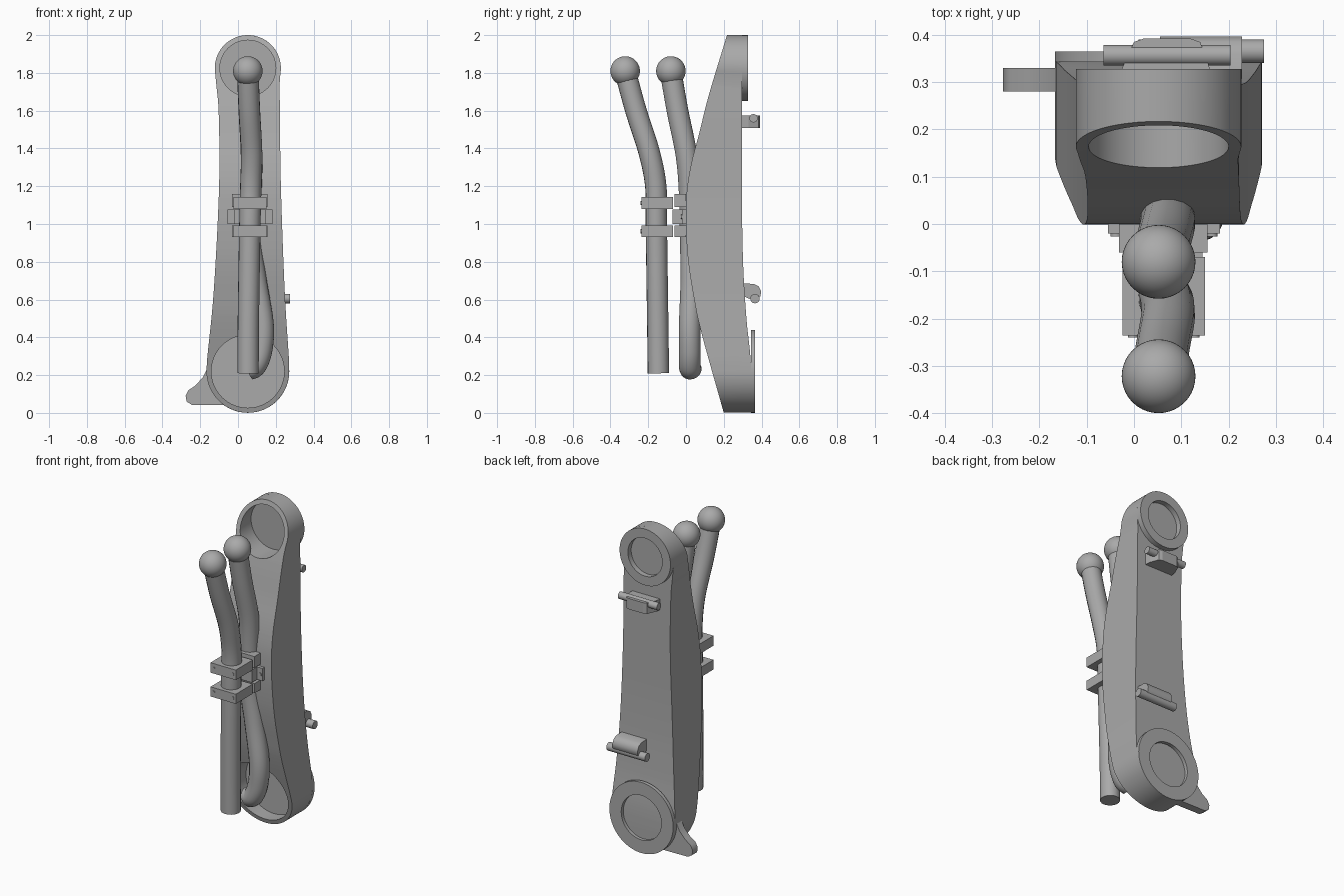
import bpy, bmesh, math
from mathutils import Vector

if "Cube" in bpy.data.objects:
    bpy.data.objects.remove(bpy.data.objects["Cube"], do_unlink=True)

grey = bpy.data.materials.new("plain grey")
grey.use_nodes = True
COLOUR = (0.4, 0.4, 0.4, 1)
grey.diffuse_color = COLOUR
grey.node_tree.nodes["Principled BSDF"].inputs["Base Color"].default_value = COLOUR
CX = 0.052          # centre line of the arm
TOP, LOW = 1.825, 0.22


def finish(bm, name):
    bmesh.ops.recalc_face_normals(bm, faces=bm.faces)
    mesh = bpy.data.meshes.new(name)
    bm.to_mesh(mesh)
    bm.free()
    mesh.materials.append(grey)
    ob = bpy.data.objects.new(name, mesh)
    bpy.context.collection.objects.link(ob)
    return ob


def smooth(ob, angle=30):
    bpy.ops.object.select_all(action='DESELECT')
    bpy.context.view_layer.objects.active = ob
    ob.select_set(True)
    bpy.ops.object.shade_smooth_by_angle(angle=math.radians(angle))


def prism(name, pts, axis, a, b):
    """Extrude a 2D profile along x (profile y,z), y (x,z) or z (x,y)."""
    def place(p, d):
        p = list(p)
        p.insert("xyz".index(axis), d)
        return p
    bm = bmesh.new()
    face = bm.faces.new([bm.verts.new(place(p, a)) for p in pts])
    geo = bmesh.ops.extrude_face_region(bm, geom=[face])["geom"]
    shift = Vector(place((0, 0), b - a))
    bmesh.ops.translate(bm, vec=shift, verts=[v for v in geo if isinstance(v, bmesh.types.BMVert)])
    return finish(bm, name)


def box(name, x, y, z):
    return prism(name, [(x[0], z[0]), (x[1], z[0]), (x[1], z[1]), (x[0], z[1])], 'y', *y)


def arc(cx, cy, r, start, end, n):
    steps = [math.radians(start + (end - start) * i / n) for i in range(n + 1)]
    return [(cx + r * math.cos(t), cy + r * math.sin(t)) for t in steps]


def cylinder(name, c, r, axis, a, b, n=64):
    ob = prism(name, arc(*c, r, 0, 360, n)[:-1], axis, a, b)
    smooth(ob)
    return ob


def spline(pts, n=8):
    """Smooth path through the given points."""
    pts = [Vector(p) for p in pts]
    ext = [2 * pts[0] - pts[1]] + pts + [2 * pts[-1] - pts[-2]]
    out = []
    for a, b, c, d in zip(ext, ext[1:], ext[2:], ext[3:]):
        for i in range(n):
            t = i / n
            out.append(0.5 * (2 * b + (c - a) * t + (2 * a - 5 * b + 4 * c - d) * t * t
                              + (3 * b - a - 3 * c + d) * t ** 3))
    return out + [pts[-1]]


def tube(name, pts, r):
    cu = bpy.data.curves.new(name, 'CURVE')
    cu.dimensions = '3D'
    cu.bevel_depth, cu.bevel_resolution, cu.use_fill_caps = r, 6, True
    path = spline(pts)
    sp = cu.splines.new('POLY')
    sp.points.add(len(path) - 1)
    for p, co in zip(sp.points, path):
        p.co = (*co, 1)
    temp = bpy.data.objects.new(name + " path", cu)
    bpy.context.collection.objects.link(temp)
    bpy.context.view_layer.update()
    mesh = bpy.data.meshes.new_from_object(temp.evaluated_get(bpy.context.evaluated_depsgraph_get()))
    bpy.data.objects.remove(temp)
    mesh.materials.clear()
    mesh.materials.append(grey)
    ob = bpy.data.objects.new(name, mesh)
    bpy.context.collection.objects.link(ob)
    smooth(ob, 40)


def ball(name, c, r):
    bm = bmesh.new()
    bmesh.ops.create_uvsphere(bm, u_segments=40, v_segments=24, radius=r)
    bmesh.ops.translate(bm, vec=c, verts=bm.verts)
    smooth(finish(bm, name))


def boolean(ob, cutter, op):
    mod = ob.modifiers.new(op, 'BOOLEAN')
    mod.operation, mod.object, mod.solver = op, cutter, 'EXACT'
    bpy.context.view_layer.objects.active = ob
    bpy.ops.object.modifier_apply(modifier=mod.name)
    bpy.data.objects.remove(cutter, do_unlink=True)


# Arm body: front outline intersected with the curved side profile
left = [p[:] for p in spline([(-.115, 1.74, 0), (-.102, 1.58, 0), (-.1, 1.2, 0),
                              (-.128, .65, 0), (-.164, .28, 0)], 6)]
right = [p[:] for p in spline([(.27, .28, 0), (.247, .65, 0), (.227, 1.2, 0),
                               (.222, 1.58, 0), (.22, 1.74, 0)], 6)]
outline = (arc(CX, TOP, .175, -10, 190, 40) + [p[:2] for p in left]
           + arc(CX, LOW, .219, 180, 360, 40) + [p[:2] for p in right])
body = prism("arm_body", outline, 'y', -.05, .4)
front = spline([(.22, 2.01, 0), (.12, 1.68, 0), (.07, 1.48, 0), (.03, 1.33, 0), (.007, 1.2, 0),
                (0, 1.08, 0), (0, .97, 0), (.012, .8, 0), (.04, .62, 0), (.08, .43, 0), (.203, -.01, 0)], 5)
back = spline([(.345, -.01, 0), (.343, .265, 0), (.32, .5, 0), (.302, .8, 0), (.296, 1.2, 0), (.296, 2.01, 0)], 5)
boolean(body, prism("side_cutter", [p[:2] for p in front + back], 'x', -.5, .5), 'INTERSECT')

# Round pockets in the front and back of both ends
for z, r, inner, floor, rear in ((TOP, .148, .118, .265, .328), (LOW, .193, .138, .28, .365)):
    boolean(body, cylinder("pocket_cutter", (CX, z), r, 'y', -.1, floor), 'DIFFERENCE')
    hub = cylinder("rear_ring", (CX, z), .175 if z == TOP else .2195, 'y', rear - (.033 if z == TOP else .022), rear)
    boolean(hub, cylinder("ring_cutter", (CX, z), inner, 'y', .2, .5), 'DIFFERENCE')
    smooth(hub)
smooth(body)

# Foot lever at the lower end
lever = [(.0, .25), (-.155, .25), (-.185, .19), (-.225, .145), (-.262, .12), (-.277, .09),
         (-.272, .06), (-.245, .043), (0, .04)]
smooth(prism("foot_lever", lever, 'y', .28, .33), 40)

# Front tube and rear tube with ball ends
tube("front_tube", [(.052, -.32, 1.8), (.06, -.265, 1.6), (.072, -.195, 1.38), (.068, -.16, 1.2),
                    (.063, -.157, 1.0), (.055, -.15, .5), (.053, -.146, .21)], .057)
tube("rear_tube", [(.052, -.08, 1.8), (.06, -.045, 1.6), (.072, .003, 1.36), (.068, .02, 1.15), (.065, .025, .92),
                   (.095, .028, .7), (.132, .02, .47), (.124, .02, .33), (.093, .02, .25), (.055, .025, .23)], .058)
ball("front_ball", (CX, -.322, 1.81), .078)
ball("rear_ball", (CX, -.08, 1.81), .078)

# Two clamp blocks on each tube, with bolts
for i, (z0, z1) in enumerate(((1.08, 1.142), (.932, .992))):
    box(f"front_clamp_{i}", (-.024, .15), (-.236, -.07), (z0, z1))
    box(f"rear_clamp_{i}", (-.032, .155), (-.06, .0), (z0 + .01 * (1 - i), z1 + .018 * (1 - i)))
    for x in (-.002, .128):
        cylinder(f"clamp_bolt_{i}", (x, (z0 + z1) / 2), .011, 'y', -.24, -.23, 16)

# Middle bracket: a raised bridge with ears on the arm
box("bracket_bridge", (-.02, .145), (-.072, .02), (1.0, 1.078))
box("bracket_ears", (-.055, .182), (-.02, .025), (1.0, 1.078))
for x in (-.038, .165):
    cylinder("bracket_bolt", (x, 1.038), .012, 'y', -.026, -.015, 16)

# Upper rear clip and pin
clip = [(-.03, .28), (-.025, .33), (0, .385), (.02, .392), (.12, .392), (.14, .385), (.16, .33), (.165, .28)]
prism("upper_clip", clip, 'z', 1.508, 1.575)
cylinder("upper_pin", (.357, 1.56), .022, 'x', -.064, .204, 24)

# Lower rear clip and pin
hook = [(.3, .685), (.36, .683), (.385, .67), (.397, .645), (.395, .62), (.38, .6), (.345, .6), (.3, .62)]
smooth(prism("lower_clip", hook, 'x', .055, .228), 40)
cylinder("lower_pin", (.365, .605), .025, 'x', .01, .275, 24)
